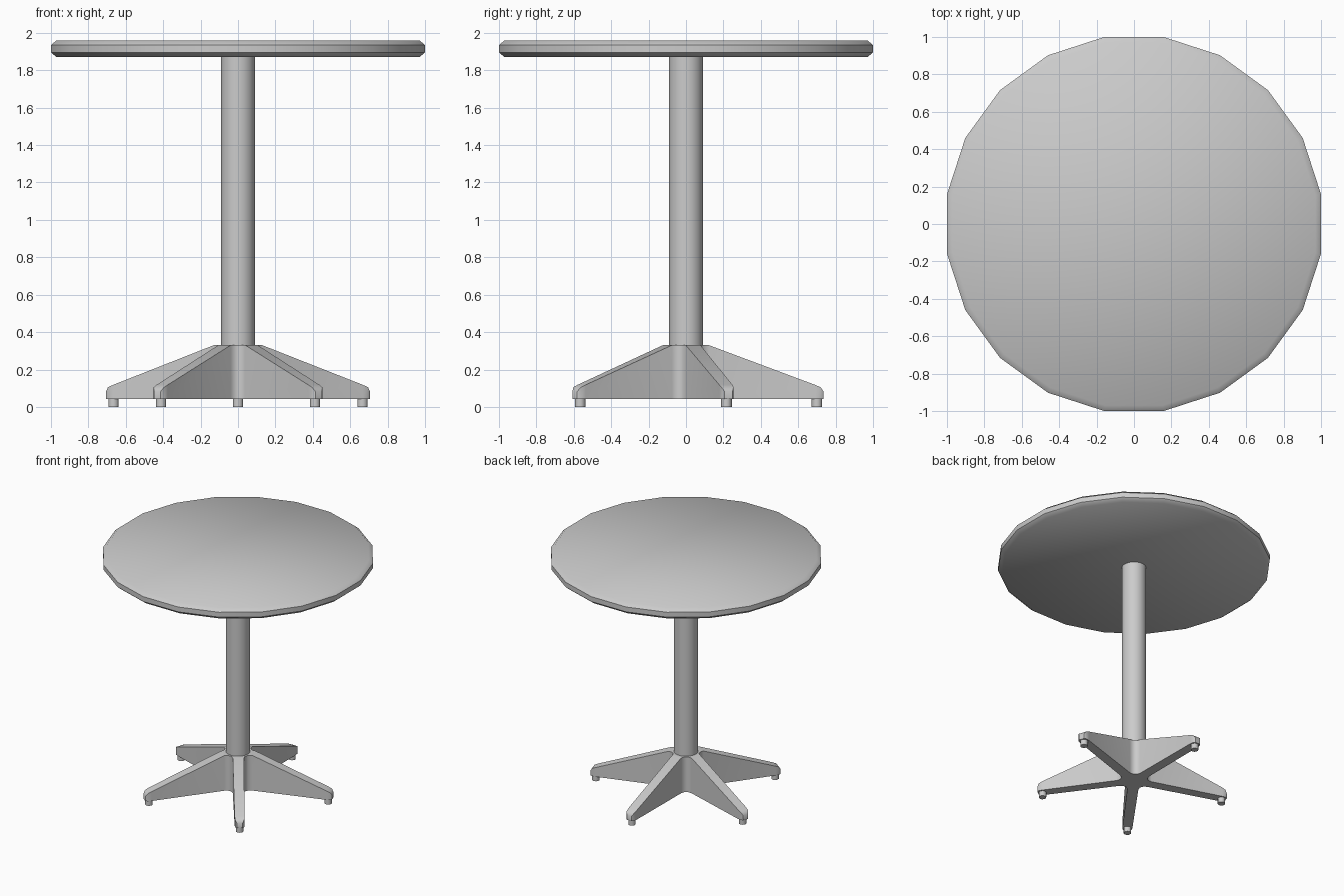
import bpy, bmesh
from math import sin, cos, pi, radians

if "Cube" in bpy.data.objects:
    bpy.data.objects.remove(bpy.data.objects["Cube"])


def finish(name, bm, angle):
    bmesh.ops.recalc_face_normals(bm, faces=bm.faces[:])
    mesh = bpy.data.meshes.new(name)
    bm.to_mesh(mesh)
    bm.free()
    ob = bpy.data.objects.new(name, mesh)
    bpy.context.collection.objects.link(ob)
    bpy.ops.object.select_all(action='DESELECT')
    ob.select_set(True)
    bpy.context.view_layer.objects.active = ob
    bpy.ops.object.shade_smooth_by_angle(angle=radians(angle))
    return ob


def lathe(name, profile, sides, angle, centre=(0, 0)):
    """Closed solid of revolution; profile gives (distance to flat side, z)."""
    bm = bmesh.new()
    rings = []
    for r, z in profile:
        big = r / cos(pi / sides)
        rings.append([bm.verts.new((centre[0] + big * cos((2 * k + 1) * pi / sides),
                                    centre[1] + big * sin((2 * k + 1) * pi / sides), z))
                      for k in range(sides)])
    for a, b in zip(rings, rings[1:]):
        for k in range(sides):
            j = (k + 1) % sides
            bm.faces.new((a[k], a[j], b[j], b[k]))
    bm.faces.new(rings[0])
    bm.faces.new(rings[-1])
    return finish(name, bm, angle)


# Round top with eased rim, and the column
lathe("table_top", [(0.97, 1.87), (1.0, 1.895), (1.0, 1.935), (0.97, 1.96)], 20, 50)
lathe("column", [(0.09, 0.33), (0.09, 1.87)], 20, 30)

# Five-armed base: each arm section is (distance, half width, top z)
sections = [(0.123, 0.041, 0.33), (0.69, 0.037, 0.118),
            (0.72, 0.034, 0.105), (0.735, 0.022, 0.082)]
BOTTOM = 0.042
arm_angles = [pi / 2 + k * 2 * pi / 5 for k in range(5)]
bm = bmesh.new()
hub, outline = [], []


def column_pair(x, y, z):
    return bm.verts.new((x, y, BOTTOM)), bm.verts.new((x, y, z))


for a in arm_angles:
    def place(r, s, z, a=a):
        return column_pair(r * cos(a) - s * sin(a), r * sin(a) + s * cos(a), z)
    right = [place(r, -h, z) for r, h, z in sections]
    left = [place(r, h, z) for r, h, z in sections]
    for i in range(len(sections) - 1):
        bm.faces.new((right[i][1], right[i + 1][1], left[i + 1][1], left[i][1]))
    # rounded valley towards the next arm
    m = a + pi / 5
    valley = [column_pair(0.105 * cos(m) - s * sin(m), 0.105 * sin(m) + s * cos(m), 0.33)
              for s in (-0.015, 0.015)]
    outline += right + left[::-1] + valley
    hub += [right[0][1], left[0][1]] + [v[1] for v in valley]
for p, q in zip(outline, outline[1:] + outline[:1]):
    bm.faces.new((p[0], q[0], q[1], p[1]))
bm.faces.new(hub)
bm.faces.new([p[0] for p in outline])
finish("star_base", bm, 40)

# Small round feet under the arm tips
for k, a in enumerate(arm_angles):
    lathe(f"foot_{k + 1}", [(0.027, 0), (0.027, BOTTOM)], 10, 40,
          (0.70 * cos(a), 0.70 * sin(a)))
